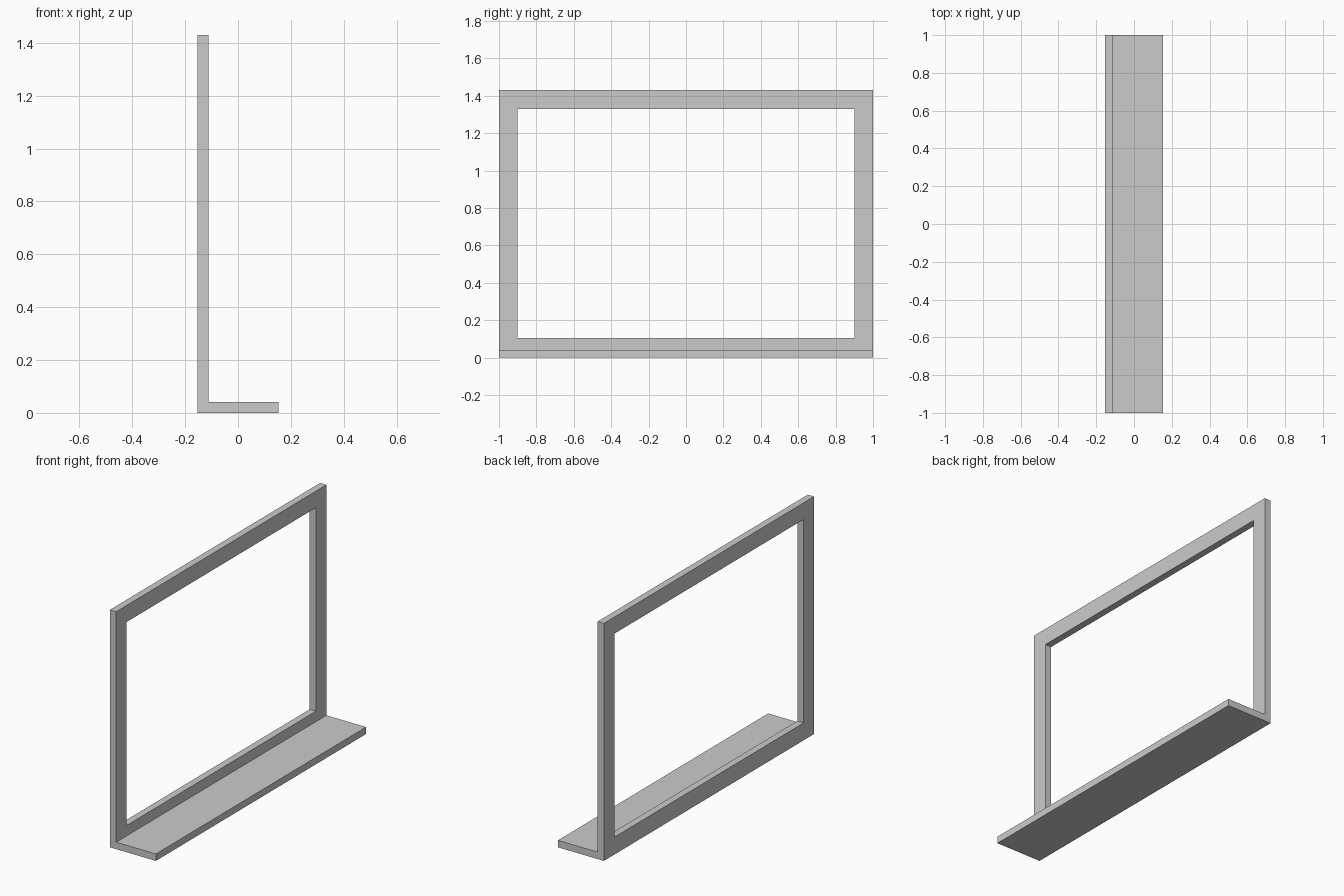
import bpy
import bmesh

cube = bpy.data.objects.get("Cube")
if cube:
    bpy.data.objects.remove(cube, do_unlink=True)

HALF_X, HALF_Y, HEIGHT = 0.153, 1.0, 1.43
THICK = 0.042
BORDER = 0.1

grey = bpy.data.materials.new("plain_grey")
grey.use_nodes = True
colour = (0.6, 0.6, 0.6, 1)
grey.diffuse_color = colour
grey.node_tree.nodes["Principled BSDF"].inputs["Base Color"].default_value = colour


def prism(name, profile, y0, y1):
    """Extrude an x/z profile along y."""
    bm = bmesh.new()
    face = bm.faces.new([bm.verts.new((x, y0, z)) for x, z in profile])
    out = bmesh.ops.extrude_face_region(bm, geom=[face])
    verts = [v for v in out["geom"] if isinstance(v, bmesh.types.BMVert)]
    bmesh.ops.translate(bm, verts=verts, vec=(0, y1 - y0, 0))
    bmesh.ops.recalc_face_normals(bm, faces=bm.faces)
    mesh = bpy.data.meshes.new(name)
    bm.to_mesh(mesh)
    bm.free()
    mesh.materials.append(grey)
    obj = bpy.data.objects.new(name, mesh)
    bpy.context.collection.objects.link(obj)
    return obj


# Upright panel and foot shelf as one L-shaped solid
back, front = -HALF_X, -HALF_X + THICK
stand = prism("frame_with_shelf", [
    (back, 0), (HALF_X, 0), (HALF_X, THICK),
    (front, THICK), (front, HEIGHT), (back, HEIGHT)], -HALF_Y, HALF_Y)

# Rectangular opening through the upright panel
low, high = 0.105, HEIGHT - BORDER
cutter = prism("opening_cutter", [
    (back - BORDER, low), (front + BORDER, low),
    (front + BORDER, high), (back - BORDER, high)],
    -HALF_Y + BORDER, HALF_Y - BORDER)
cutter.hide_render = True

cut = stand.modifiers.new("opening", 'BOOLEAN')
cut.operation = 'DIFFERENCE'
cut.solver = 'EXACT'
cut.object = cutter
bpy.context.view_layer.objects.active = stand
stand.select_set(True)
bpy.ops.object.modifier_apply(modifier=cut.name)
bpy.data.objects.remove(cutter, do_unlink=True)
